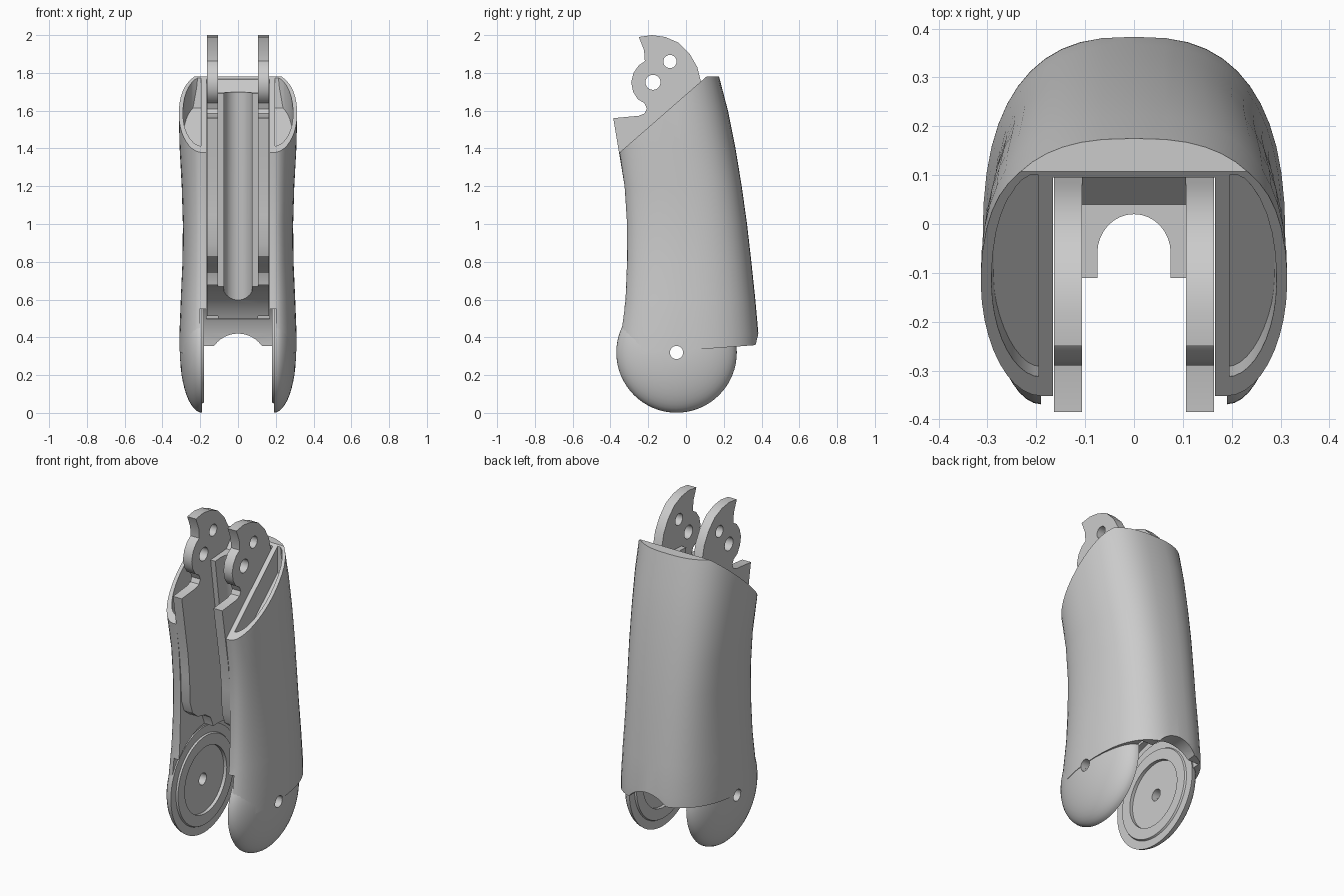
import bpy, bmesh
from math import sin, cos, pi, radians
from mathutils import Vector

if "Cube" in bpy.data.objects:
    bpy.data.objects.remove(bpy.data.objects["Cube"])

grey = bpy.data.materials.new("plain grey")
grey.use_nodes = True
grey.diffuse_color = (0.6, 0.6, 0.6, 1)
grey.node_tree.nodes["Principled BSDF"].inputs["Base Color"].default_value = (0.6, 0.6, 0.6, 1)

AXIS_Y, AXIS_Z = -0.05, 0.32          # hinge axis
SLANT = Vector((0, -0.38, 0.435)).normalized()


def loft(name, rings, wrap=False, planes=()):
    """Skin equal-length rings into a solid, then trim with (point, normal) planes."""
    bm = bmesh.new()
    vs = [[bm.verts.new(p) for p in ring] for ring in rings]
    n = len(rings[0])
    pairs = list(zip(vs, vs[1:])) + ([(vs[-1], vs[0])] if wrap else [])
    for a, b in pairs:
        for i in range(n):
            j = (i + 1) % n
            bm.faces.new((a[i], a[j], b[j], b[i]))
    if not wrap:
        bm.faces.new(vs[0][::-1])
        bm.faces.new(vs[-1])
    for point, normal in planes:
        cut = bmesh.ops.bisect_plane(bm, geom=bm.verts[:] + bm.edges[:] + bm.faces[:],
                                     plane_co=point, plane_no=normal, clear_outer=True)
        edges = [e for e in cut["geom_cut"] if isinstance(e, bmesh.types.BMEdge)]
        bmesh.ops.holes_fill(bm, edges=edges, sides=0)
    bmesh.ops.recalc_face_normals(bm, faces=bm.faces[:])
    mesh = bpy.data.meshes.new(name)
    bm.to_mesh(mesh)
    bm.free()
    mesh.materials.append(grey)
    obj = bpy.data.objects.new(name, mesh)
    bpy.context.collection.objects.link(obj)
    return obj


def slab(name, outline, x0, x1):
    """Extrude a (y, z) outline along x."""
    return loft(name, [[(x, y, z) for y, z in outline] for x in (x0, x1)])


def circle(y, z, r, n=40):
    return [(y + r * cos(2 * pi * i / n), z + r * sin(2 * pi * i / n)) for i in range(n)]


def select(obj):
    bpy.ops.object.select_all(action="DESELECT")
    obj.select_set(True)
    bpy.context.view_layer.objects.active = obj


def carve(obj, *cutters):
    for c in cutters:
        mod = obj.modifiers.new("cut", "BOOLEAN")
        mod.operation, mod.solver, mod.object = "DIFFERENCE", "EXACT", c
        select(obj)
        bpy.ops.object.modifier_apply(modifier=mod.name)


def smooth(obj):
    select(obj)
    bpy.ops.object.shade_smooth_by_angle(angle=radians(30))


# Outer shell sections: height, front y, back y, half width, widest y
ROWS = [(0.27, -0.362, 0.385, 0.31, -0.05), (0.42, -0.345, 0.383, 0.31, -0.05),
        (0.6, -0.32, 0.367, 0.303, -0.04), (0.8, -0.312, 0.346, 0.294, -0.03),
        (1.0, -0.312, 0.323, 0.292, -0.03), (1.2, -0.325, 0.295, 0.298, -0.05),
        (1.4, -0.355, 0.262, 0.309, -0.1), (1.6, -0.385, 0.222, 0.314, -0.13),
        (1.78, -0.41, 0.175, 0.305, -0.12)]


def section(z, front, back, w, mid, inset):
    w, front, back = w - inset, front + 2 * inset, back - inset
    half = []
    for i in range(10):
        t = pi / 2 * (1 - i / 10)
        half.append((0.19 + (w - 0.19) * cos(t), mid - (mid - front) * sin(t)))
    for i in range(13):
        t = pi / 2 * i / 12
        half.append((w * cos(t) ** 0.77 if i < 12 else 0, mid + (back - mid) * sin(t) ** 0.77))
    other = [(-x, y) for x, y in half[-2::-1]]
    return [(x, y, z) for x, y in half + other]


def shell_solid(name, inset, planes):
    return loft(name, [section(*r, inset) for r in ROWS], planes=planes)


rim_point = Vector((0, -0.35, 1.38))
shell = shell_solid("outer_shell", 0, [
    (rim_point, SLANT), (Vector((0, 0.05, 0.335)), Vector((0, 0.075, -1)))])

# Cutters: front trough, hinge space, pin hole, rim pockets, rear notch
trough = slab("trough_cutter", [(-0.7, 0.1), (0.27, 0.5), (0.095, 1.76), (0.09, 2.1), (-0.7, 2.1)],
              -0.166, 0.166)
hinge = slab("hinge_cutter", circle(AXIS_Y, AXIS_Z, 0.36, 64), -0.2, 0.2)
pin = slab("pin_cutter", circle(AXIS_Y, AXIS_Z, 0.035, 24), -0.5, 0.5)
notch = loft("notch_cutter", [[(x, y, z) for x, z in circle(0, 0.265, 0.155)] for y in (0, 0.6)])
pockets = [shell_solid("pocket_cutter", 0.022, [
    (rim_point - SLANT * 0.12, -SLANT), (Vector((s * 0.195, 0, 0)), Vector((-s, 0, 0))),
    (Vector((0, 0.1, 0)), Vector((0, 1, 0)))]) for s in (-1, 1)]
for p in pockets:                       # let the pockets break through the rim
    for v in p.data.vertices:
        if v.co.z > 1.77:
            v.co.z += 0.1
carve(shell, trough, hinge, pin, notch, *pockets)
smooth(shell)

# Central spine with a rounded groove running parallel to the back
spine = slab("grooved_spine", [(-0.11, 1.69), (0.04, 1.70), (0.1, 1.77), (0.28, 0.5), (0.06, 0.5)],
             -0.106, 0.106)
arch = [(-0.075, -0.4)] + [(-0.075 * cos(pi * i / 16), -0.06 + 0.08 * sin(pi * i / 16))
                           for i in range(17)] + [(0.075, -0.4)]
groove = loft("groove_cutter", [[(x, y + (1.7 - z) * 0.145, z) for x, y in arch] for z in (0.3, 2)])
carve(spine, groove, hinge)
smooth(spine)

# Pair of hooked side plates with two holes each
PLATE = [(-0.385, 1.56), (-0.25, 1.573), (-0.22, 1.585), (-0.207, 1.61), (-0.22, 1.64),
         (-0.255, 1.66), (-0.28, 1.7), (-0.29, 1.75), (-0.278, 1.8), (-0.25, 1.84),
         (-0.218, 1.862), (-0.222, 1.92), (-0.25, 1.99), (-0.18, 2.0), (-0.11, 1.99),
         (-0.04, 1.96), (0.02, 1.9), (0.06, 1.83), (0.085, 1.73), (0.255, 0.5), (-0.08, 0.6),
         (-0.085, 0.68), (-0.11, 0.74), (-0.16, 0.775), (-0.23, 0.79), (-0.28, 0.83),
         (-0.305, 0.9), (-0.31, 1.05), (-0.325, 1.2), (-0.355, 1.38)]
holes = [slab("plate_hole_cutter", circle(y, z, r, 24), -0.5, 0.5)
         for y, z, r in ((-0.175, 1.75, 0.04), (-0.085, 1.86, 0.035))]

# Domed hinge cheeks: (radius, x) outline turned about the hinge axis
DOME = [(0.035, 0.2), (0.2, 0.2), (0.2, 0.18), (0.265, 0.18), (0.27, 0.19)]
DOME += [(0.319 * cos(t), 0.19 + 0.117 * sin(t)) for t in (pi / 2 * i / 12 for i in range(12))]
DOME += [(0.035, 0.306)]

for side, s in (("left", 1), ("right", -1)):
    plate = slab(side + "_plate", PLATE, s * 0.106, s * 0.164)
    carve(plate, hinge, *holes)
    smooth(plate)
    rings = []
    for i in range(64):
        a = 2 * pi * i / 64
        rings.append([(s * x, AXIS_Y + r * cos(a), AXIS_Z + r * sin(a)) for r, x in DOME])
    smooth(loft(side + "_hinge_dome", rings, wrap=True))

# Remove the cutters now that every cut is applied
for c in [trough, hinge, pin, notch, groove, *pockets, *holes]:
    bpy.data.objects.remove(c)
